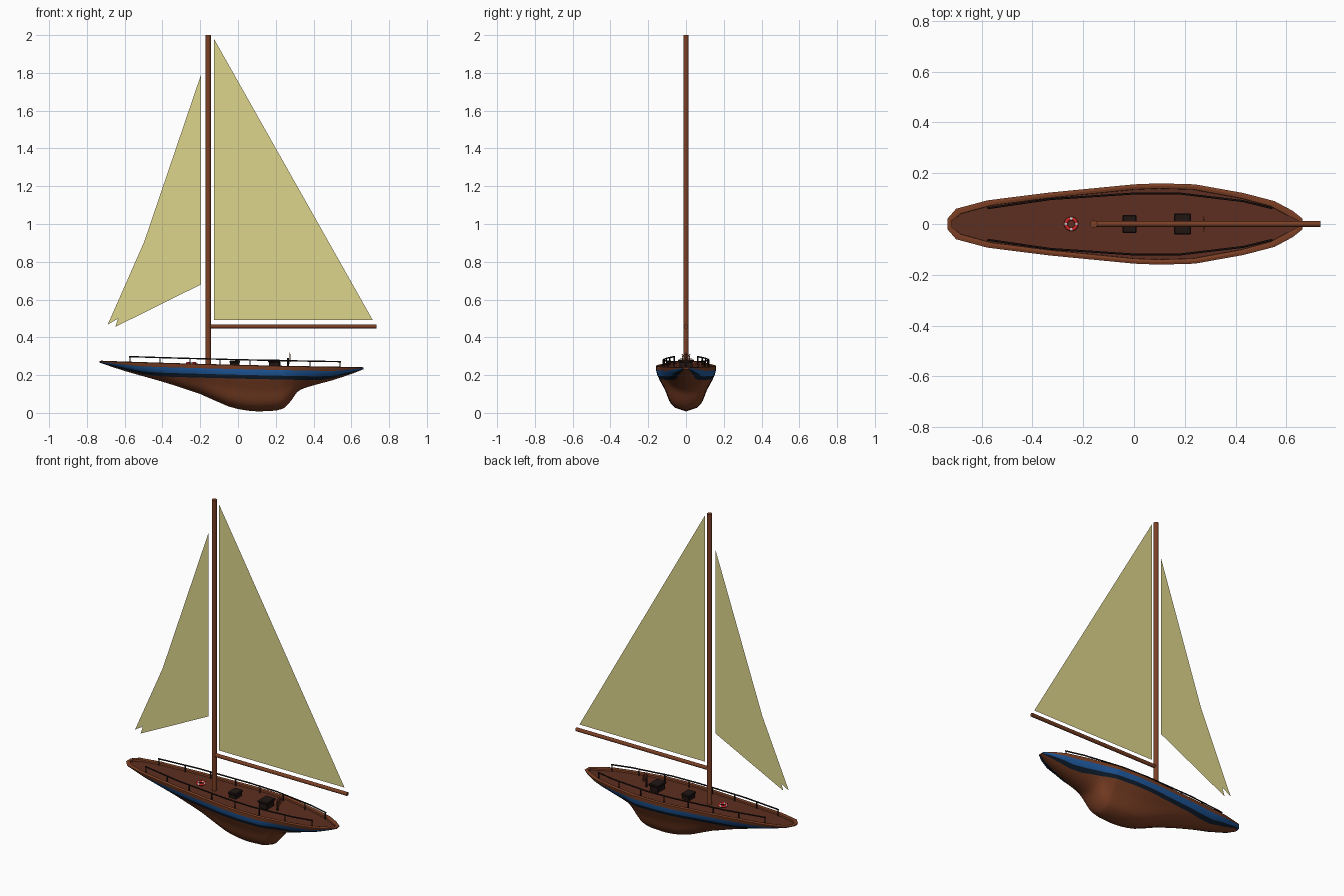
import bpy, bmesh, math
from mathutils import Vector

if "Cube" in bpy.data.objects:
    bpy.data.objects.remove(bpy.data.objects["Cube"])


def mat(name, r, g, b):
    m = bpy.data.materials.new(name)
    m.diffuse_color = (r, g, b, 1)
    m.use_nodes = True
    m.node_tree.nodes["Principled BSDF"].inputs["Base Color"].default_value = m.diffuse_color
    return m


WOOD = mat("wood", 0.2, 0.05, 0.018)
DECK = mat("deck_wood", 0.11, 0.028, 0.014)
BLUE = mat("blue", 0.015, 0.11, 0.37)
NAVY = mat("navy", 0.005, 0.014, 0.03)
DARK = mat("dark", 0.015, 0.008, 0.007)
SAIL = mat("sailcloth", 0.72, 0.66, 0.26)
RED = mat("red", 0.6, 0.02, 0.02)
WHITE = mat("white", 0.85, 0.85, 0.85)


def make(name, verts, faces, mats, idx=None, smooth=None):
    me = bpy.data.meshes.new(name)
    me.from_pydata([tuple(v) for v in verts], [], faces)
    for m in mats:
        me.materials.append(m)
    if idx:
        me.polygons.foreach_set("material_index", idx)
    bm = bmesh.new()
    bm.from_mesh(me)
    bmesh.ops.recalc_face_normals(bm, faces=bm.faces)
    bm.to_mesh(me)
    bm.free()
    ob = bpy.data.objects.new(name, me)
    bpy.context.collection.objects.link(ob)
    if smooth:
        shade(ob, smooth)
    return ob


def shade(ob, angle=40):
    bpy.ops.object.select_all(action='DESELECT')
    ob.select_set(True)
    bpy.context.view_layer.objects.active = ob
    bpy.ops.object.shade_smooth_by_angle(angle=math.radians(angle))


def interp(pts, x, smooth=False):
    i = 0
    while i < len(pts) - 2 and x > pts[i + 1][0]:
        i += 1
    (x0, y0), (x1, y1) = pts[i], pts[i + 1]
    t = min(1, max(0, (x - x0) / (x1 - x0)))
    if not smooth:
        return y0 + (y1 - y0) * t
    a, b = pts[max(i - 1, 0)], pts[min(i + 2, len(pts) - 1)]
    h = x1 - x0
    m0, m1 = (y1 - a[1]) / (x1 - a[0]) * h, (b[1] - y0) / (b[0] - x0) * h
    return ((2*t**3 - 3*t*t + 1) * y0 + (t**3 - 2*t*t + t) * m0
            + (3*t*t - 2*t**3) * y1 + (t**3 - t*t) * m1)


def rod(name, a, b, r, m, sides=16):
    a, b = Vector(a), Vector(b)
    d = b - a
    bpy.ops.mesh.primitive_cylinder_add(vertices=sides, radius=r, depth=d.length, location=(a + b) / 2,
                                        rotation=d.to_track_quat('Z', 'Y').to_euler())
    ob = bpy.context.object
    ob.name = name
    ob.data.materials.append(m)
    shade(ob)
    return ob


def box(name, x0, x1, hy, z0, z1, m, bevel=0.004):
    bpy.ops.mesh.primitive_cube_add(size=1, location=((x0 + x1) / 2, 0, (z0 + z1) / 2))
    ob = bpy.context.object
    ob.name = name
    ob.scale = (x1 - x0, 2 * hy, z1 - z0)
    bpy.ops.object.transform_apply(location=False, rotation=False, scale=True)
    ob.data.materials.append(m)
    ob.modifiers.new("bevel", 'BEVEL').width = bevel
    return ob


# hull lines: half beam, keel depth, sheer height
BEAM = [(-.733, .022), (-.70, .06), (-.577, .093), (-.33, .124), (0, .156), (.1, .16),
        (.24, .156), (.43, .122), (.553, .09), (.624, .052), (.664, .02)]
KEEL = [(-.733, .266), (-.6, .222), (-.4, .165), (-.2, .1), (-.05, .034), (.05, .012), (.12, .008), (.2, .012),
        (.25, .03), (.285, .07), (.315, .112), (.36, .134), (.5, .173), (.6, .206), (.664, .231)]
SECTION = [(0, 1), (.14, .985), (.33, .86), (.54, .69), (.8, .53), (.92, .37), (.98, .18), (1, 0)]


def sheer(x):
    return .273 - (x + .733) * .0236 - .004 * (1 - (x / .7) ** 2)


def width(u, depth):
    k = min(1, max(0, (depth - .06) / .14))
    return k * interp(SECTION, u, True) + (1 - k) * max(0, 1 - u ** 2.2) ** .65


xs = sorted({p[0] for p in BEAM} | {p[0] for p in KEEL} | {-.72, -.65, -.5, -.12, .23, .27, .3, .335, .39, .645})
verts, faces, idx = [], [], []
N = 13
for x in xs:
    b, s = interp(BEAM, x), sheer(x)
    dep = s - interp(KEEL, x, True)
    us = [0] + [min(d / dep, f) for d, f in ((.02, .3), (.05, .65), (.07, .85))]
    us += [us[3] + (1 - us[3]) * i / 9 for i in range(1, 10)]
    half = [(b * width(u, dep), s - u * dep) for u in us]
    verts += [(x, -y, z) for y, z in half] + [(x, y, z) for y, z in half[-2::-1]]
W = 2 * N - 1
for i in range(len(xs) - 1):
    for j in range(W - 1):
        a = i * W + j
        faces.append((a, a + 1, a + W + 1, a + W))
        idx.append({0: 0, 1: 1, 2: 2}.get(min(j, W - 2 - j), 0))
for base in (0, (len(xs) - 1) * W):
    faces.append(tuple(range(base, base + W)))
    idx.append(0)
make("hull", verts, faces, [WOOD, BLUE, NAVY], idx, 50)

# gunwale cap and recessed deck
n = len(xs)
outer = [(x, -interp(BEAM, x), sheer(x)) for x in xs]
outer += [(x, -y, z) for x, y, z in reversed(outer)]


def inset(p, dx, dy, drop):
    x, y, z = p
    return (-.035 + (x + .035) * dx, math.copysign(abs(y) - min(dy, .4 * abs(y)), y), z - drop)


loops = [outer, [inset(p, .988, .01, -.003) for p in outer],
         [inset(p, .975, .02, 0) for p in outer], [inset(p, .975, .021, .01) for p in outer]]
L = 2 * n
make("gunwale", [p for l in loops for p in l],
     [(k * L + i, k * L + (i + 1) % L, (k + 1) * L + (i + 1) % L, (k + 1) * L + i)
      for k in range(3) for i in range(L)], [WOOD], smooth=30)
make("deck", loops[3], [(i, i + 1, L - 2 - i, L - 1 - i) for i in range(n - 1)], [DECK])

# spars
rod("mast", (-.158, 0, .24), (-.158, 0, 2), .0145, WOOD)
rod("boom", (-.15, 0, .458), (.733, 0, .458), .011, WOOD)

# sails
for name, y, pts in (("mainsail", 0, ((-.127, .492), (.713, .492), (-.127, 1.98))),
                     ("jib", -.002, ((-.65, .455), (-.196, .68), (-.196, 1.79))),
                     ("inner_jib", .002, ((-.69, .467), (-.232, .737), (-.232, 1.506)))):
    make(name, [(x, y, z) for x, z in pts], [(0, 1, 2)], [SAIL])

# guard rails, both sides
RAIL = [(-.577, .062), (-.33, .098), (0, .12), (.18, .12), (.43, .09), (.545, .062)]
for side, label in ((-1, "right"), (1, "left")):
    cu = bpy.data.curves.new("guard_rail_" + label, 'CURVE')
    cu.dimensions = '3D'
    cu.bevel_depth = .004
    cu.bevel_resolution = 1
    cu.use_fill_caps = True
    sp = cu.splines.new('POLY')
    sp.points.add(len(RAIL) - 1)
    for p, (x, y) in zip(sp.points, RAIL):
        p.co = (x, side * y, sheer(x) + .03, 1)
    cu.materials.append(DARK)
    bpy.context.collection.objects.link(bpy.data.objects.new(cu.name, cu))
    for i in range(8):
        x = -.572 + i * 1.112 / 7
        y = side * interp(RAIL, x)
        rod(f"rail_post_{label}_{i}", (x, y, sheer(x) - .012), (x, y, sheer(x) + .031), .0035, DARK, 8)

# hatches with lids
box("fore_hatch", -.043, .007, .03, .24, .268, DARK)
box("fore_hatch_lid", -.046, .01, .036, .264, .277, DARK)
box("cabin_hatch", .163, .219, .035, .235, .27, DARK)
box("cabin_hatch_lid", .158, .224, .042, .268, .282, DARK)

# steering wheel on its pedestal
rod("wheel_pedestal", (.265, 0, .235), (.265, 0, .29), .006, DARK, 8)
bpy.ops.mesh.primitive_torus_add(location=(.275, 0, .29), rotation=(0, math.pi / 2, 0), major_radius=.02,
                                 minor_radius=.0025, major_segments=24, minor_segments=6)
bpy.context.object.name = "steering_wheel"
bpy.context.object.data.materials.append(WOOD)
for i in range(4):
    a = i * math.pi / 4
    d = Vector((0, math.cos(a), math.sin(a))) * .031
    c = Vector((.275, 0, .29))
    rod(f"wheel_spoke_{i}", c - d, c + d, .0015, WOOD, 6)

# lifebuoy with white bands
bpy.ops.mesh.primitive_torus_add(location=(-.247, 0, .263), major_radius=.021, minor_radius=.007,
                                 major_segments=32, minor_segments=10)
buoy = bpy.context.object
buoy.name = "lifebuoy"
buoy.data.materials.append(RED)
buoy.data.materials.append(WHITE)
for p in buoy.data.polygons:
    sector = int(math.atan2(p.center.y, p.center.x) % (2 * math.pi) / (2 * math.pi) * 32)
    p.material_index = int(sector % 8 in (0, 7))
shade(buoy, 60)
